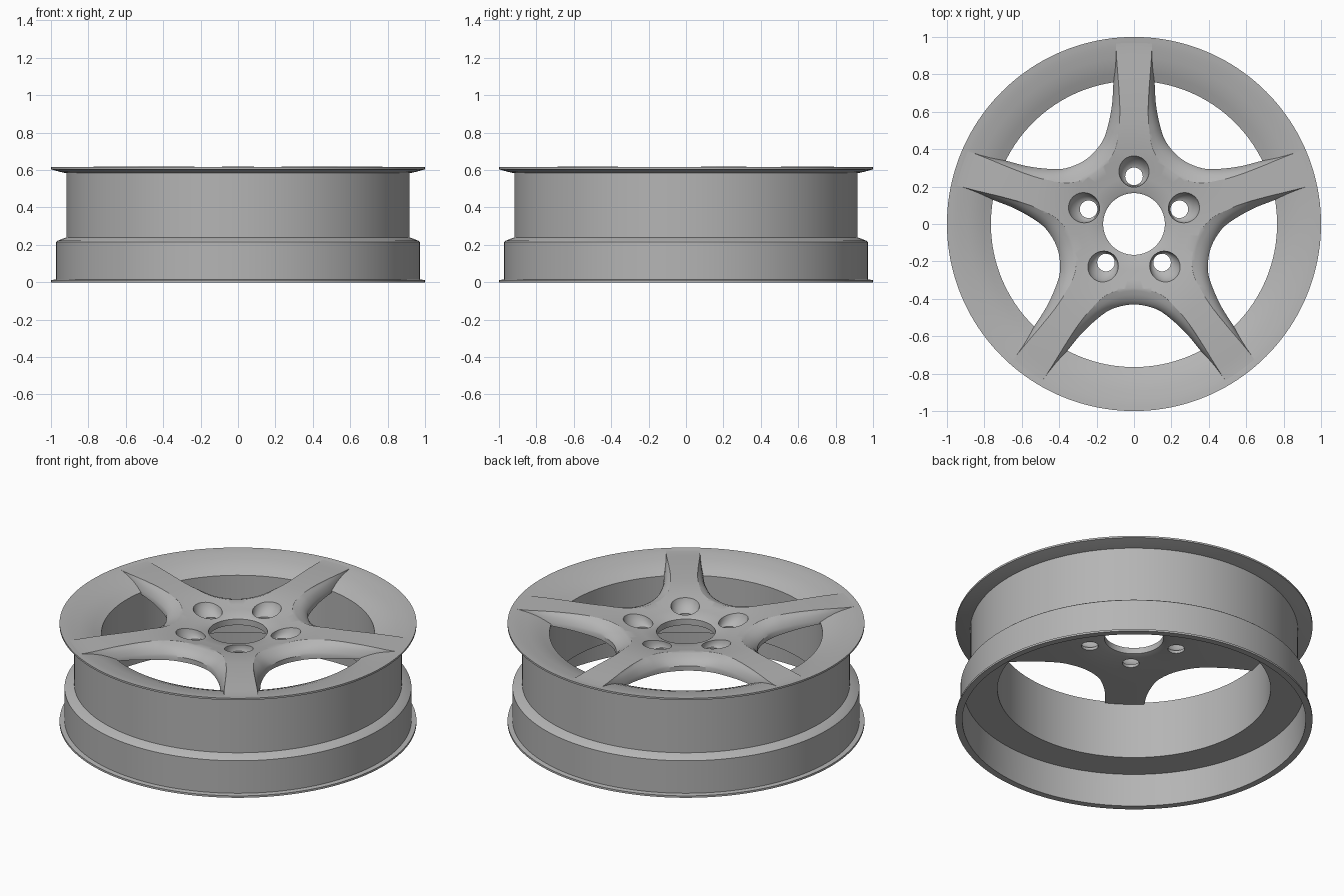
import bpy, bmesh
from math import sin, cos, pi, radians
from mathutils import Vector

if "Cube" in bpy.data.objects:
    bpy.data.objects.remove(bpy.data.objects["Cube"])

grey = bpy.data.materials.new("dark_grey_metal")
grey.diffuse_color = (.46, .46, .46, 1)
grey.use_nodes = True
grey.node_tree.nodes["Principled BSDF"].inputs["Base Color"].default_value = grey.diffuse_color


def new_object(name, bm):
    bmesh.ops.recalc_face_normals(bm, faces=bm.faces)
    me = bpy.data.meshes.new(name)
    bm.to_mesh(me)
    bm.free()
    me.materials.append(grey)
    ob = bpy.data.objects.new(name, me)
    bpy.context.collection.objects.link(ob)
    return ob


def skin(bm, loops, cyclic=False, caps=False):
    """Join closed loops of points with quads."""
    rows = [[bm.verts.new(p) for p in lp] for lp in loops]
    n = len(rows[0])
    pairs = list(zip(rows, rows[1:] + rows[:1]))
    for a, b in (pairs if cyclic else pairs[:-1]):
        for i in range(n):
            j = (i + 1) % n
            bm.faces.new((a[i], a[j], b[j], b[i]))
    if caps:
        for row in (rows[0][::-1], rows[-1]):
            f = bm.faces.new(row)
            bmesh.ops.triangulate(bm, faces=[f])


def circle(r, z, n, cx=0, cy=0):
    return [(cx + r * cos(2 * pi * i / n), cy + r * sin(2 * pi * i / n), z) for i in range(n)]


def revolve(name, profile, n=160):
    bm = bmesh.new()
    skin(bm, [circle(r, z, n) for r, z in profile], cyclic=True)
    return new_object(name, bm)


def smooth_path(pts, steps=9):
    """Catmull-Rom curve through 2D points."""
    p = [Vector(q) for q in pts]
    p = [2 * p[0] - p[1]] + p + [2 * p[-1] - p[-2]]
    out = []
    for i in range(1, len(p) - 2):
        a, b, c, d = p[i - 1:i + 3]
        for k in range(steps):
            t = k / steps
            out.append(0.5 * (2 * b + (c - a) * t + (2 * a - 5 * b + 4 * c - d) * t * t
                              + (3 * b - a - 3 * c + d) * t ** 3))
    return out + [p[-2]]


def mirrored(pts):
    """Mirror a spoke edge across the window's middle line (54 degrees)."""
    c, s = cos(radians(108)), sin(radians(108))
    return pts + [(c * x + s * y, s * x - c * y) for x, y in reversed(pts[:-1])]


def rotated(p, a):
    return (p[0] * cos(a) - p[1] * sin(a), p[0] * sin(a) + p[1] * cos(a))


# Rim barrel with stepped outside, flanges and dished front ring
rim = revolve("rim_barrel", [
    (1, .604), (1, .615), (.975, .613), (.955, .6105), (.93, .606), (.89, .598), (.85, .588),
    (.81, .573), (.765, .553), (.765, .2), (.955, .2), (.962, 0), (1, 0), (1, .012), (.972, .015),
    (.972, .216), (.965, .222), (.918, .24), (.918, .583), (.95, .59)])

# Solid disc with a dished hub that becomes the five-spoke star
star = revolve("spoke_star", [
    (.165, .525), (.165, .562), (.175, .568), (.25, .58), (.3, .589), (.35, .599), (.4, .607),
    (.45, .613), (.5, .617), (.55, .619), (.65, .62), (.75, .619), (.85, .6155), (.9, .613),
    (.95, .6115), (.975, .6125), (.97, .606), (.93, .598), (.9, .588), (.87, .55),
    (.765, .543), (.5, .525), (.35, .515), (.2, .515)])

# Tapered window cutters: lower edge and top crease of the spoke sides
foot = smooth_path(mirrored([(.1, 1.3), (.1, 1.05), (.1, .93), (.11, .76), (.12, .62),
                             (.153, .478), (.195, .405), (.253, .348)]))
crease = smooth_path(mirrored([(.097, 1.3), (.097, 1.05), (.094, .93), (.083, .76), (.076, .6),
                               (.085, .47), (.118, .368), (.2, .275)]))
bm = bmesh.new()
for k in range(5):
    loops = []
    for z, f in [(.4, 0), (.55, 0), (.563, .08), (.578, .22), (.592, .4), (.603, .6), (.612, .82),
                 (.619, 1), (.66, 1.3)]:
        loop = []
        for a, b in zip(foot, crease):
            s = max(.7, min(1, .7 + 1.8 * (b.length - .34))) if z > .55 else 1
            loop.append((*rotated(a.lerp(b, f), k * 2 * pi / 5), .55 + (z - .55) * s))
        loops.append(loop)
    skin(bm, loops, caps=True)
windows = new_object("window_cutter", bm)

# Bolt hole cutters with bowl-shaped seats
bm = bmesh.new()
for k in range(5):
    loops = []
    for z, r, d in [(.4, .047, .255), (.533, .047, .255), (.536, .054, .257), (.546, .064, .263),
                    (.562, .073, .27), (.58, .079, .277), (.6, .083, .281), (.65, .09, .284)]:
        loops.append(circle(r, z, 40, *rotated((0, d), k * 2 * pi / 5)))
    skin(bm, loops, caps=True)
bolts = new_object("bolt_hole_cutter", bm)

bpy.context.view_layer.objects.active = star
for cutter in (windows, bolts):
    m = star.modifiers.new("cut", 'BOOLEAN')
    m.operation = 'DIFFERENCE'
    m.solver = 'EXACT'
    m.object = cutter
    bpy.ops.object.modifier_apply(modifier=m.name)
    bpy.data.objects.remove(cutter)

# Smooth shading with crisp edges
for ob in (rim, star):
    bpy.ops.object.select_all(action='DESELECT')
    ob.select_set(True)
    bpy.context.view_layer.objects.active = ob
    bpy.ops.object.shade_smooth_by_angle(angle=radians(30))
